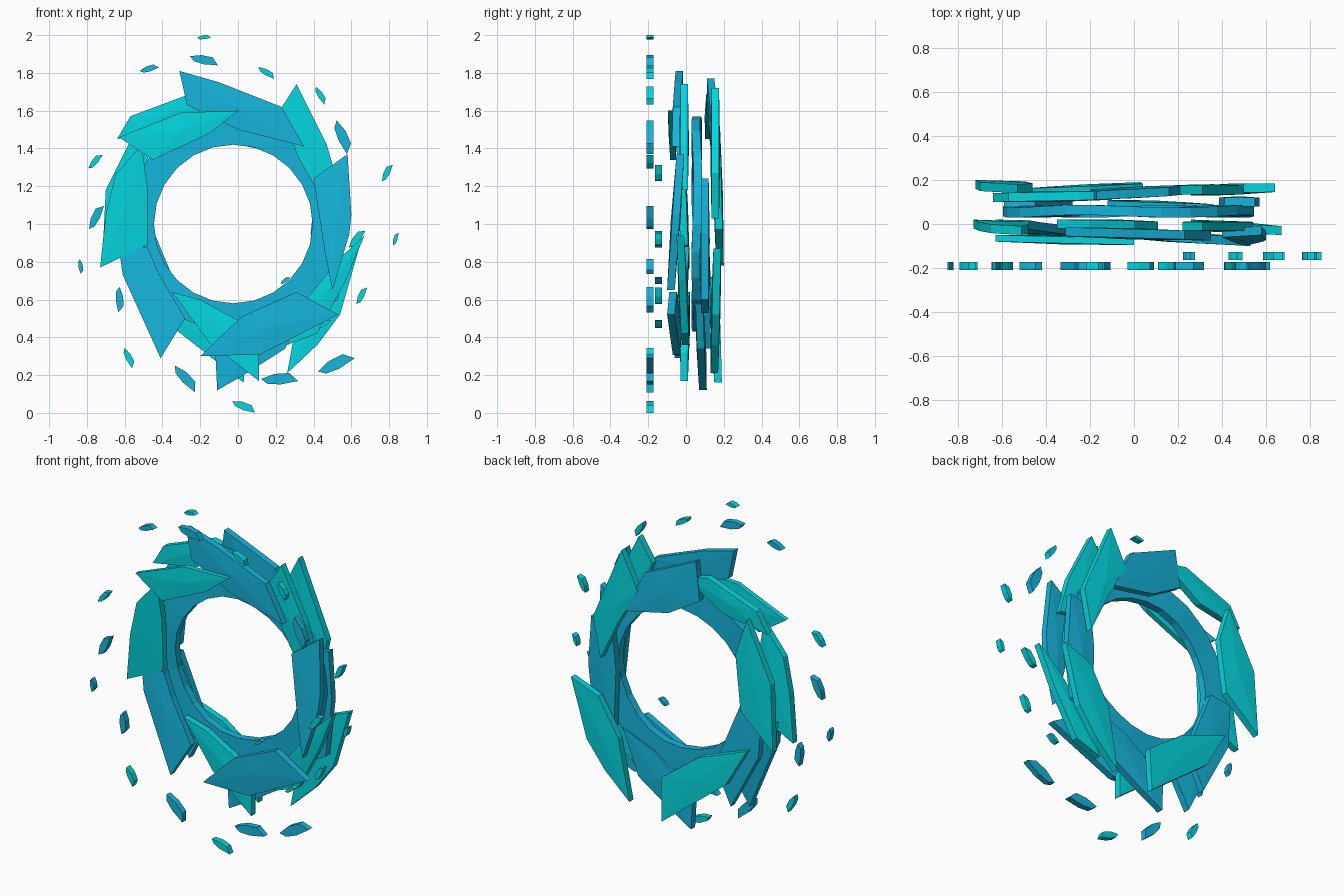
import bpy
import bmesh
from math import sin, cos, pi, radians
from mathutils import Vector

if "Cube" in bpy.data.objects:
    bpy.data.objects.remove(bpy.data.objects["Cube"], do_unlink=True)


def make_material(name, colour):
    mat = bpy.data.materials.new(name)
    mat.use_nodes = True
    mat.diffuse_color = colour
    mat.node_tree.nodes["Principled BSDF"].inputs["Base Color"].default_value = colour
    return mat


blue = make_material("blue crystal", (0.008, 0.46, 0.71, 1))
cyan = make_material("cyan crystal", (0.001, 0.68, 0.74, 1))


def finish(name, bm, mat):
    bmesh.ops.recalc_face_normals(bm, faces=bm.faces)
    mesh = bpy.data.meshes.new(name)
    bm.to_mesh(mesh)
    bm.free()
    mesh.materials.append(mat)
    obj = bpy.data.objects.new(name, mesh)
    bpy.context.collection.objects.link(obj)
    return obj


def shard(name, mat, outline, y_start, y_end, thick=0.04, ridge=0.006):
    """Slab over an (x, z) outline, sloping in y from its first point to its farthest one."""
    pts = [Vector(p) for p in outline]
    axis = max((p - pts[0] for p in pts), key=lambda d: d.length)
    mid = sum(pts, Vector((0, 0))) / len(pts)

    def place(bm, p, offset):
        t = (p - pts[0]).dot(axis) / axis.length_squared
        return bm.verts.new((p.x, y_start + (y_end - y_start) * t + offset, p.y))

    bm = bmesh.new()
    rims = []
    for side in (-1, 1):
        rim = [place(bm, p, side * thick / 2) for p in pts]
        centre = place(bm, mid, side * (thick / 2 + ridge))
        for i, v in enumerate(rim):
            bm.faces.new((v, rim[i - 1], centre))
        rims.append(rim)
    front, back = rims
    for i in range(len(pts)):
        bm.faces.new((front[i - 1], front[i], back[i], back[i - 1]))
    return finish(name, bm, mat)


def ring(name, mat, inner, outer, y_front, y_back, sides=24):
    """Faceted ring around the opening, waving gently in depth."""
    bm = bmesh.new()
    section = [(inner, y_front), (outer, y_front), (outer, y_back), (inner, y_back)]
    loops = []
    for k in range(sides):
        a = 2 * pi * k / sides
        wave = 0.006 * sin(4 * a)
        loops.append([bm.verts.new((r * cos(a) - 0.025, y + wave, 1 + r * sin(a)))
                      for r, y in section])
    for k in range(sides):
        a, b = loops[k - 1], loops[k]
        for j in range(4):
            bm.faces.new((a[j - 1], a[j], b[j], b[j - 1]))
    return finish(name, bm, mat)


# Inner ring
ring("inner_ring", blue, 0.42, 0.57, 0.035, 0.08)

# Front layer of large shards
shard("front_shard_top", blue,
      [(-.31, 1.81), (-.1, 1.75), (.23, 1.62), (.35, 1.41), (0, 1.5), (-.27, 1.63)], -.035, -.055)
shard("front_shard_upper_left", cyan,
      [(-.63, 1.46), (-.3, 1.59), (0, 1.6), (-.15, 1.48), (-.45, 1.34)], -.065, -.08, thick=.03)
shard("front_shard_left", cyan,
      [(-.73, .77), (-.7, 1.05), (-.65, 1.26), (-.51, 1.42), (-.48, 1.2), (-.48, .89)], 0, -.03)
shard("front_shard_lower_left", blue,
      [(-.41, .29), (-.61, .73), (-.63, .87), (-.48, .88), (-.42, .74), (-.28, .5)], -.04, 0)
shard("front_shard_bottom", blue,
      [(-.2, .3), (.12, .31), (.53, .52), (.31, .64), (.02, .51)], -.03, -.08)
shard("front_shard_right", blue,
      [(.58, 1.37), (.4, 1.24), (.46, .85), (.5, .65), (.59, .95), (.6, 1.05)], -.03, -.08)
shard("front_shard_upper_right", cyan,
      [(.31, 1.74), (.22, 1.6), (.32, 1.35), (.4, 1.21), (.54, 1.18), (.47, 1.42)], -.01, -.01)
shard("front_shard_low_cyan", cyan,
      [(.11, .17), (.11, .32), (0, .49), (-.2, .6), (-.35, .64), (-.15, .37)], -.01, 0)
shard("front_shard_lower_right", cyan,
      [(.26, .36), (.42, .42), (.57, .7), (.67, .94), (.54, .82), (.36, .6)], 0, -.03)

# Back layer of large shards
shard("back_shard_bottom", cyan,
      [(.03, .16), (.04, .42), (-.2, .6), (-.52, .72), (-.38, .48)], .17, .14)
shard("back_shard_lower_right", cyan,
      [(.26, .21), (.42, .36), (.54, .52), (.64, .87), (.46, .8), (.33, .58)], .15, .165)
shard("back_shard_right", blue,
      [(.55, 1.24), (.41, 1.2), (.385, .95), (.4, .53), (.53, .6), (.57, .95)], .1, .1)
shard("back_shard_upper_right", cyan,
      [(.31, 1.72), (.2, 1.5), (.33, 1.28), (.45, 1.03), (.5, 1.27)], .155, .155)
shard("back_shard_top", blue,
      [(-.17, 1.77), (.16, 1.62), (.29, 1.36), (0, 1.42), (-.2, 1.54)], .13, .16)
shard("back_shard_upper_left", cyan,
      [(-.64, 1.45), (-.57, 1.57), (-.25, 1.69), (-.1, 1.66), (-.35, 1.5)], .12, .13)
shard("back_shard_left", cyan,
      [(-.72, .78), (-.7, 1.18), (-.53, 1.52), (-.46, 1.3), (-.5, .97)], .18, .16)
shard("back_shard_lower_left", blue,
      [(-.39, .34), (-.57, .68), (-.59, .95), (-.45, .97), (-.28, .56)], .11, .1)
shard("back_shard_low_blue", blue,
      [(-.11, .12), (-.12, .32), (.15, .52), (.36, .6), (.25, .34), (.03, .2)], .09, .07)

# Loose splinters floating around the rim
LEAF = [(-.5, .13), (-.1, .19), (.3, .13), (.5, -.14), (0, -.13), (-.35, -.04)]


def splinter(mat, x, z, length, angle, y=-.19):
    c, s = cos(radians(angle)) * length, sin(radians(angle)) * length
    outline = [(x + u * c - v * s, z + u * s + v * c) for u, v in LEAF]
    shard("splinter", mat, outline, y, y, thick=0.036, ridge=0)


splinter(cyan, -.18, 1.987, .07, 15)
splinter(blue, -.18, 1.865, .15, -3)
splinter(blue, -.47, 1.82, .1, 25)
splinter(cyan, .15, 1.8, .1, -22)
splinter(cyan, .435, 1.68, .1, -50)
splinter(blue, .55, 1.46, .18, -58)
splinter(cyan, -.755, 1.33, .1, 58)
splinter(blue, -.75, 1.035, .14, 72)
splinter(blue, -.835, .775, .075, -72)
splinter(blue, -.63, .6, .13, -78)
splinter(cyan, -.58, .29, .11, -55)
splinter(blue, -.28, .18, .17, -38)
splinter(cyan, .03, .032, .13, -12)
splinter(blue, .22, .175, .19, 12)
splinter(blue, .52, .255, .2, 35)

# Nearer splinters on one side
for mat, x, z, length, angle in (
        (cyan, .79, 1.27, .1, 72), (cyan, .835, .92, .07, 80),
        (cyan, .655, .62, .1, 72), (cyan, .63, .92, .12, 60),
        (cyan, .46, .47, .07, 45), (blue, .25, .7, .06, 45)):
    splinter(mat, x, z, length, angle, y=-.145)
